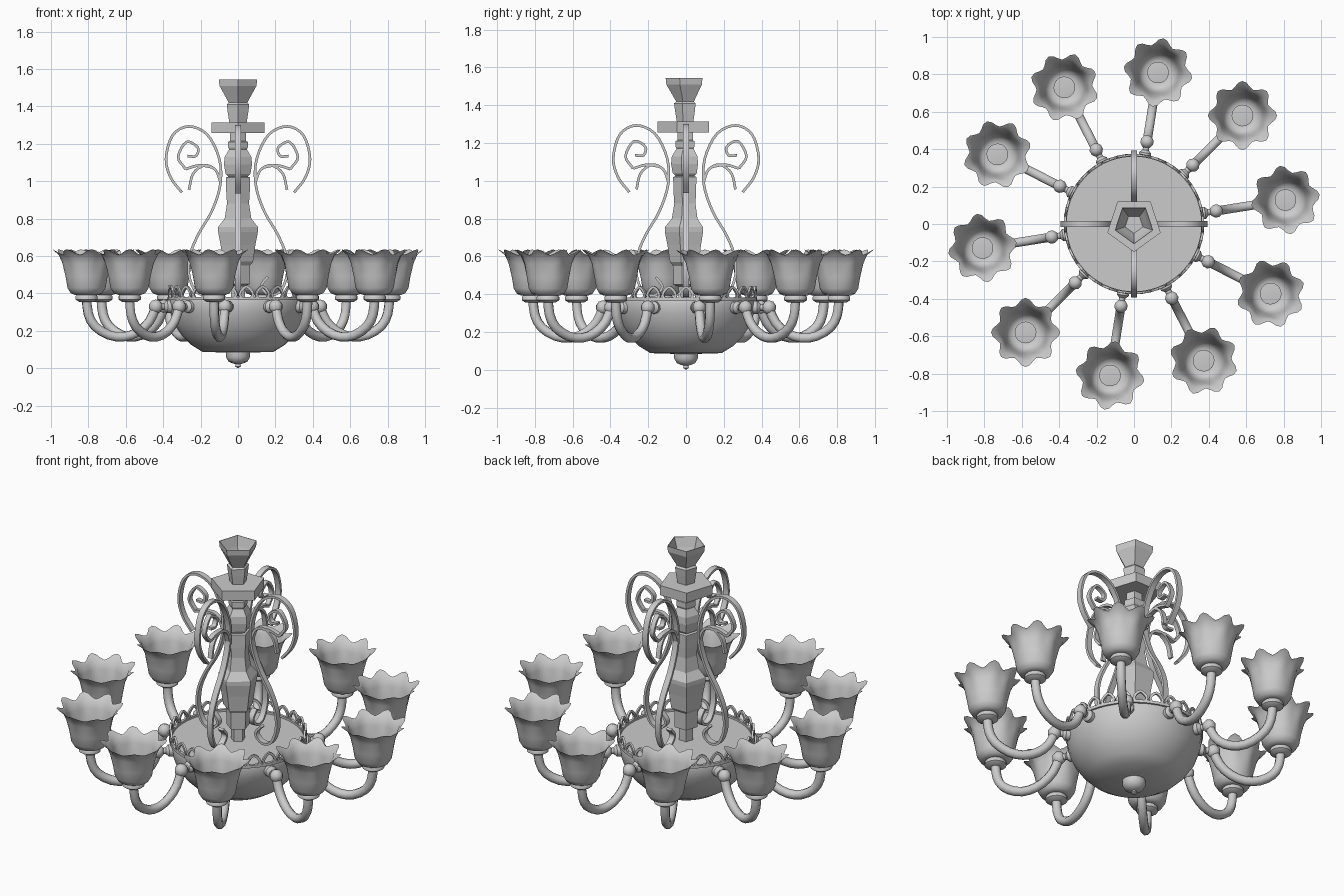
import bpy, bmesh, math
from mathutils import Vector, Matrix

if "Cube" in bpy.data.objects:
    bpy.data.objects.remove(bpy.data.objects["Cube"])

TAU = 2 * math.pi


def finish(name, bm, smooth=None):
    bmesh.ops.remove_doubles(bm, verts=bm.verts, dist=0.0002)
    bmesh.ops.recalc_face_normals(bm, faces=bm.faces)
    me = bpy.data.meshes.new(name)
    bm.to_mesh(me)
    bm.free()
    ob = bpy.data.objects.new(name, me)
    bpy.context.collection.objects.link(ob)
    if smooth:
        bpy.ops.object.select_all(action='DESELECT')
        bpy.context.view_layer.objects.active = ob
        ob.select_set(True)
        bpy.ops.object.shade_smooth_by_angle(angle=math.radians(smooth))
    return ob


def skin(bm, rows, closed=True):
    vs = [[bm.verts.new(p) for p in row] for row in rows]
    n = len(vs[0])
    for a, b in zip(vs, vs[1:]):
        for i in range(n):
            j = (i + 1) % n
            bm.faces.new((a[i], a[j], b[j], b[i]))
    return vs


def lathe(name, prof, sides, start=0.0, smooth=None, wave=None):
    """Revolve (radius, z) points; wave(ring, angle) gives radius and height offsets."""
    bm = bmesh.new()
    rows = []
    for k, (r, z) in enumerate(prof):
        row = []
        for i in range(sides):
            a = start + TAU * i / sides
            dr, dz = wave(k, a) if wave else (0, 0)
            rr = max(r + dr, 0.00001)
            row.append((rr * math.cos(a), rr * math.sin(a), z + dz))
        rows.append(row)
    skin(bm, rows)
    return finish(name, bm, smooth)


def spline(pts, steps):
    p = [Vector((x, 0, z)) for x, z in pts]
    p = [2 * p[0] - p[1]] + p + [2 * p[-1] - p[-2]]
    out = []
    for i in range(1, len(p) - 2):
        a, b, c, d = p[i - 1:i + 3]
        for s in range(steps):
            t = s / steps
            out.append(0.5 * (2 * b + (c - a) * t + (2 * a - 5 * b + 4 * c - d) * t * t
                              + (3 * b - a - 3 * c + d) * t ** 3))
    return out + [p[-2]]


def sweep(name, pts, thick, wide, sides=4, steps=3, smooth=None):
    """Sweep a section along a path drawn in the xz plane."""
    path = spline(pts, steps)
    bm = bmesh.new()
    rows = []
    k = 1 / math.cos(math.pi / sides)
    for i, p in enumerate(path):
        t = (path[min(i + 1, len(path) - 1)] - path[max(i - 1, 0)]).normalized()
        n = Vector((-t.z, 0, t.x))
        row = []
        for s in range(sides):
            a = TAU * (s + 0.5) / sides
            row.append(p + n * thick * k * math.cos(a) + Vector((0, wide * k * math.sin(a), 0)))
        rows.append(row)
    vs = skin(bm, rows)
    bm.faces.new(vs[0])
    bm.faces.new(vs[-1])
    return finish(name, bm, smooth)


def ring_copies(ob, count, start, base=Matrix()):
    """Place the object and its linked copies around the z axis."""
    for i in range(count):
        o = ob if i == 0 else ob.copy()
        if i:
            bpy.context.collection.objects.link(o)
        o.matrix_world = Matrix.Rotation(start + TAU * i / count, 4, 'Z') @ base


# Five-sided centre column and top cup, one corner towards the front
S5 = -math.pi / 2
lathe("column", [(0, 1.26), (.045, 1.26), (.045, 1.215), (.055, 1.21), (.055, 1.18), (.05, 1.17),
                 (.075, 1.13), (.079, 1.09), (.07, 1.04), (.055, 1.025), (.068, 1.02), (.066, .94),
                 (.062, .88), (.075, .80), (.112, .755), (.112, .73), (.098, .66), (.085, .57),
                 (.068, .55), (.065, .45), (.04, .44), (.04, .36)], 5, S5)
lathe("ceiling_cup", [(0, 1.42), (.05, 1.42), (.085, 1.49), (.105, 1.545), (.108, 1.545), (.104, 1.51),
                      (.075, 1.46), (.052, 1.42), (.063, 1.41), (.058, 1.37), (.048, 1.31)], 5, S5)
lathe("collar_plate", [(0, 1.315), (.15, 1.315), (.15, 1.257), (0, 1.257)], 5, S5)

# Bowl with flat lid, and the finial beneath it
lathe("bowl", [(0, .37), (.365, .37), (.37, .35), (.362, .30), (.34, .235), (.30, .175),
               (.25, .125), (.19, .088), (0, .082)], 30, 0, 40)
lathe("bottom_finial", [(.064, .09), (.064, .06), (.05, .035), (.025, .025), (.012, .022),
                        (.016, .01), (0, 0)], 14, 0, 40)

# Openwork crown around the bowl
lathe("crown_band", [(.36, .365), (.376, .365), (.376, .382), (.36, .382), (.36, .365)], 52, 0, 40)
half = [(.022, .37), (.036, .395), (.022, .422)]
arch = sweep("crown_arch", [(-x, z) for x, z in half] + [(0, .437)] + half[::-1], .007, .006, 4, 2)
ring_copies(arch, 26, 0, Matrix.Translation((.368, 0, 0)) @ Matrix.Rotation(math.pi / 2, 4, 'Z'))

# Four scroll brackets
main = [(.30, .94), (.36, 1.02), (.385, 1.12), (.35, 1.245), (.265, 1.293), (.165, 1.25), (.10, 1.12),
        (.095, .98), (.14, .84), (.21, .72), (.255, .61), (.262, .50), (.225, .41), (.165, .395),
        (.125, .44), (.16, .49)]
curl = [(.10, 1.06), (.15, 1.06), (.21, 1.055), (.28, 1.065), (.32, 1.13), (.275, 1.21),
        (.215, 1.18), (.225, 1.135), (.27, 1.135)]
leaf = [(.092, .99), (.12, 1.06), (.18, 1.085), (.24, 1.04), (.262, .955)]
for nm, pts in (("scroll_stem", main), ("scroll_spiral", curl[3:]), ("scroll_leaf", leaf)):
    w = .017 if nm == "scroll_stem" else .014
    ring_copies(sweep(nm, pts, .007, w, 4, 4, 40), 4, 0)
ring_copies(sweep("scroll_link", [(.28, 1.065), (.21, 1.085), (.14, 1.075)], .007, .014, 4, 3, 40), 4, 0)

# Ten arms, each with beads, socket and a scalloped glass shade
N, A0, R = 10, math.radians(9), .82
arm = sweep("arm", [(R, .37), (.81, .29), (.775, .225), (.70, .178), (.62, .168), (.54, .195),
                    (.48, .25), (.447, .32)], .024, .024, 8, 2, 50)
ring_copies(arm, N, A0)
bead = lathe("arm_bead", [(0, .038), (.022, .031), (.036, .012), (.036, -.012), (.022, -.031), (0, -.038)],
             10, 0, 60)
ring_copies(bead, N, A0, Matrix.Translation((.445, 0, .33)))
stub = lathe("arm_stub", [(.02, .35), (.034, .362), (.034, .385), (.018, .40), (.018, .445)], 10, 0, 40)
ring_copies(stub, N, A0, Matrix.Translation((0, 0, .33)) @ Matrix.Rotation(math.pi / 2, 4, 'Y'))
socket = lathe("shade_socket", [(0, .355), (.04, .355), (.06, .368), (.06, .385), (.052, .395),
                                (.058, .405), (0, .41)], 16, 0, 40)
ring_copies(socket, N, A0, Matrix.Translation((R, 0, 0)))


def scallop(k, a):
    amp = (0, 0, 0, 0, 0, .003, .009, .018)[k]
    c = math.cos(8 * a)
    return amp * c, amp * .8 * c


shade = lathe("shade", [(0, .398), (.06, .392), (.085, .402), (.102, .43), (.112, .49), (.127, .56),
                        (.143, .603), (.167, .622)], 48, 0, 60, scallop)
ring_copies(shade, N, A0, Matrix.Translation((R, 0, 0)))
